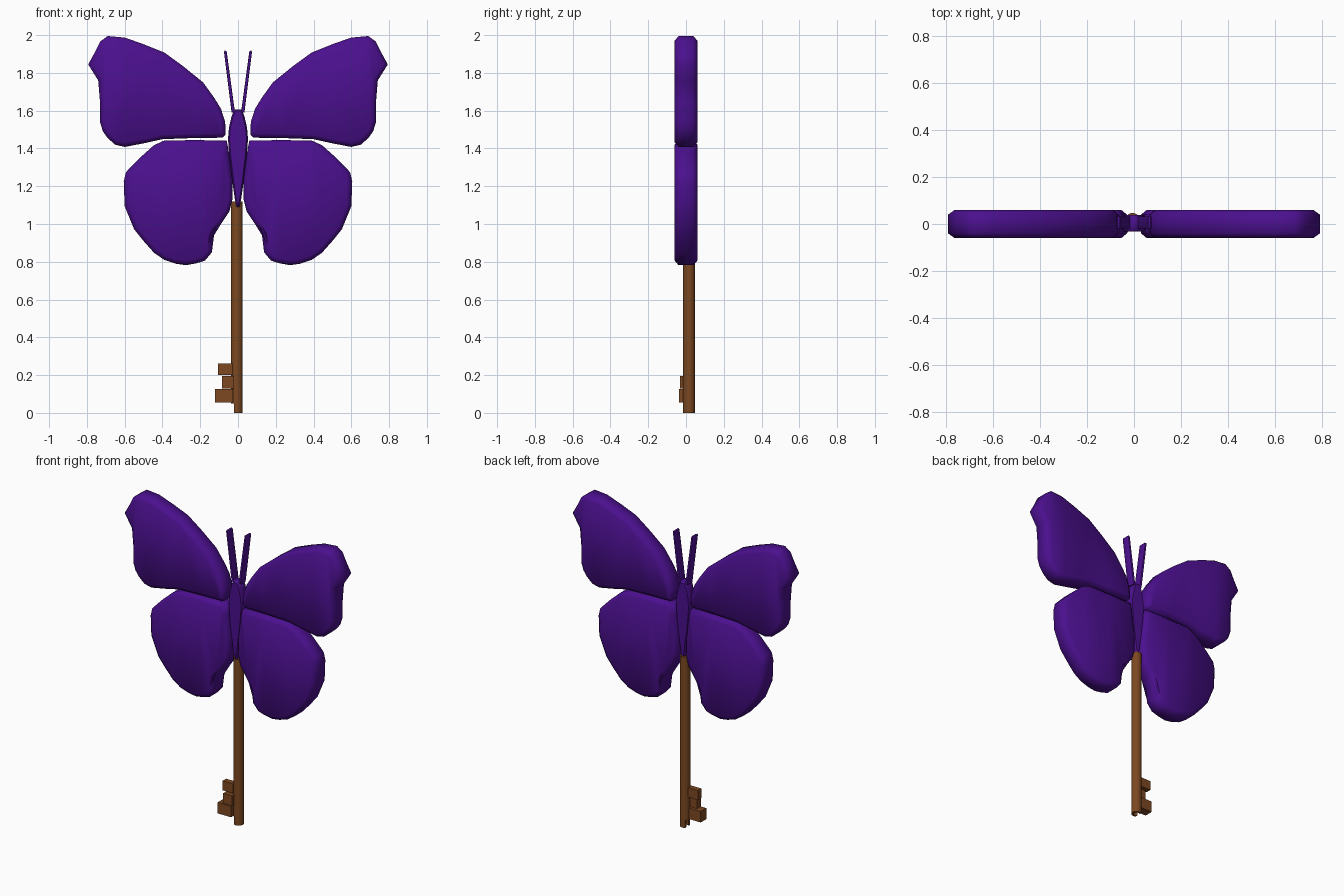
import bpy, bmesh, math
from mathutils import Vector

if "Cube" in bpy.data.objects:
    bpy.data.objects.remove(bpy.data.objects["Cube"])


def material(name, color):
    m = bpy.data.materials.new(name)
    m.diffuse_color = (*color, 1)
    m.use_nodes = True
    m.node_tree.nodes["Principled BSDF"].inputs["Base Color"].default_value = m.diffuse_color
    return m


PURPLE = material("purple", (0.07, 0.005, 0.27))
BROWN = material("brown", (0.2, 0.065, 0.015))


def finish(name, bm, mat, angle=None):
    bmesh.ops.recalc_face_normals(bm, faces=bm.faces)
    me = bpy.data.meshes.new(name)
    bm.to_mesh(me)
    bm.free()
    ob = bpy.data.objects.new(name, me)
    bpy.context.collection.objects.link(ob)
    me.materials.append(mat)
    if angle is not None:
        bpy.ops.object.select_all(action='DESELECT')
        ob.select_set(True)
        bpy.context.view_layer.objects.active = ob
        bpy.ops.object.shade_smooth_by_angle(angle=math.radians(angle))
    return ob


def inset(points, d):
    """Offset a closed outline inwards by d."""
    pts = [Vector(p) for p in points]
    n = len(pts)
    area = sum(pts[i - 1].cross(pts[i]) for i in range(n))
    s = 1 if area > 0 else -1
    out = []
    for i in range(n):
        a = (pts[i] - pts[i - 1]).normalized()
        b = (pts[(i + 1) % n] - pts[i]).normalized()
        na, nb = Vector((-a.y, a.x)) * s, Vector((-b.y, b.x)) * s
        m = (na + nb).normalized()
        out.append(pts[i] + m * d / max(0.7, m.dot(na)))
    return out


def slab(name, outline, y0, y1, edge, depth, angle, flip=1):
    """Thick plate in the xz plane with softened rims."""
    bm = bmesh.new()
    small = inset(outline, edge)
    levels = [(small, y0), (outline, y0 + depth), (outline, y1 - depth), (small, y1)]
    rings = [[bm.verts.new((flip * p[0], y, p[1])) for p in pts] for pts, y in levels]
    n = len(outline)
    for r0, r1 in zip(rings, rings[1:]):
        for i in range(n):
            j = (i + 1) % n
            bm.faces.new((r0[i], r0[j], r1[j], r1[i]))
    caps = [bm.faces.new(rings[0]), bm.faces.new(rings[-1])]
    bmesh.ops.triangulate(bm, faces=caps)
    return finish(name, bm, PURPLE, angle)


def box(name, x0, x1, y0, y1, z0, z1):
    bm = bmesh.new()
    bmesh.ops.create_cube(bm, size=1)
    for v in bm.verts:
        v.co = ((x0 + x1) / 2 + v.co.x * (x1 - x0),
                (y0 + y1) / 2 + v.co.y * (y1 - y0),
                (z0 + z1) / 2 + v.co.z * (z1 - z0))
    return finish(name, bm, BROWN)


def cylinder(name, r, z0, z1):
    bm = bmesh.new()
    bmesh.ops.create_cone(bm, cap_ends=True, segments=24, radius1=r, radius2=r, depth=z1 - z0)
    bmesh.ops.translate(bm, verts=bm.verts, vec=(-0.006, 0.016, (z0 + z1) / 2))
    return finish(name, bm, BROWN, 40)


# Wings
upper = [(.065, 1.475), (.068, 1.54), (.09, 1.61), (.127, 1.67), (.185, 1.75), (.29, 1.835),
         (.39, 1.908), (.50, 1.952), (.60, 1.987), (.69, 1.995), (.73, 1.966), (.76, 1.905),
         (.793, 1.845), (.74, 1.76), (.731, 1.65), (.731, 1.54), (.715, 1.49), (.69, 1.455),
         (.65, 1.42), (.60, 1.408), (.50, 1.427), (.40, 1.449), (.24, 1.455), (.08, 1.457)]
lower = [(.06, 1.442), (.23, 1.444), (.39, 1.442), (.445, 1.417), (.52, 1.35), (.593, 1.275),
         (.605, 1.225), (.60, 1.094), (.55, .972), (.50, .91), (.444, .847), (.39, .81),
         (.33, .79), (.275, .782), (.22, .792), (.175, .806), (.138, .85), (.127, .94),
         (.09, 1.0), (.045, 1.068), (.03, 1.13), (.03, 1.24), (.048, 1.38)]
for side, s in (("right", 1), ("left", -1)):
    slab(f"upper_wing_{side}", upper, -.06, .06, .024, .02, 180, s)
    slab(f"lower_wing_{side}", lower, -.06, .06, .024, .02, 180, s)
    # Antennae
    feeler = [(.016, 1.59), (.034, 1.59), (.074, 1.91), (.070, 1.918), (.060, 1.915)]
    slab(f"antenna_{side}", feeler, -.02, .033, .002, .003, 40, s)

# Body
half = [(.02, 1.605), (.034, 1.57), (.048, 1.51), (.053, 1.45), (.045, 1.35),
        (.032, 1.24), (.018, 1.14), (.008, 1.09)]
slab("body", half + [(-x, z) for x, z in reversed(half)], -.032, .038, .008, .014, 60)

# Key shaft with a bored, notched end
shaft = cylinder("shaft", .031, 0, 1.12)
cutters = [cylinder("bore_cutter", .018, -.1, .12),
           box("notch_cutter", -.1, -.022, -.1, .1, -.1, .05)]
for c in cutters:
    c.hide_render = True
    c.hide_set(True)
    mod = shaft.modifiers.new(c.name, 'BOOLEAN')
    mod.operation = 'DIFFERENCE'
    mod.solver = 'EXACT'
    mod.object = c

# Key teeth
box("tooth_top", -.106, -.03, -.008, .028, .20, .262)
box("tooth_middle", -.085, -.02, -.032, .008, .13, .195)
box("tooth_bottom", -.122, -.026, -.036, .022, .055, .127)
